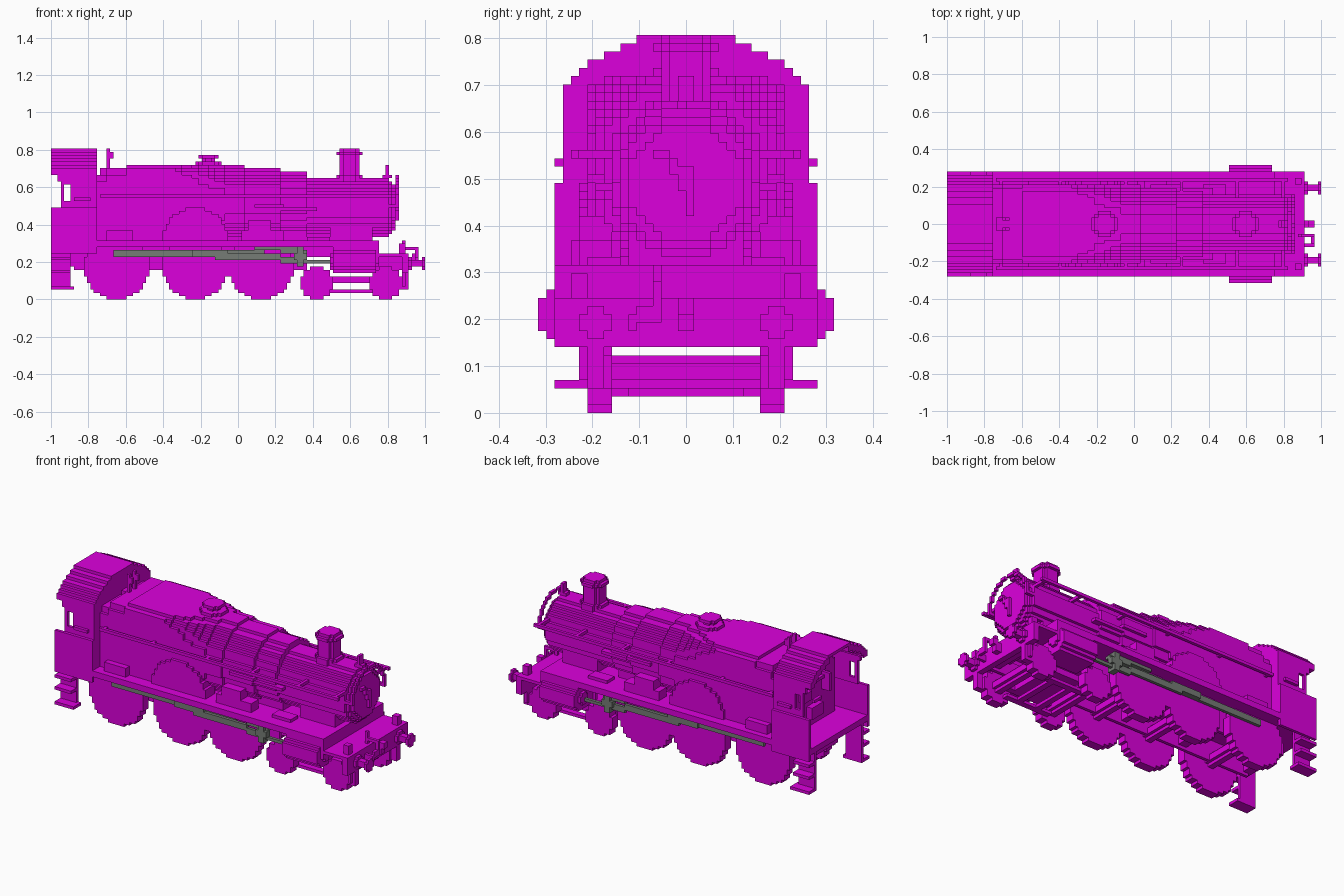
import bpy, bmesh, math

if "Cube" in bpy.data.objects:
    bpy.data.objects.remove(bpy.data.objects["Cube"])

V = 2 / 114  # block size: every part snaps to this grid


def material(name, rgb):
    m = bpy.data.materials.new(name)
    m.use_nodes = True
    m.diffuse_color = (*rgb, 1)
    m.node_tree.nodes["Principled BSDF"].inputs["Base Color"].default_value = (*rgb, 1)
    return m


MAGENTA = material("magenta", (0.72, 0.0, 0.72))
GREY = material("rod grey", (0.18, 0.20, 0.18))


def snap(v):
    return round(v / V) * V


def span(a, b):
    a, b = snap(a), snap(b)
    return a, max(b, a + V)


def finish(name, bm, mat):
    bmesh.ops.recalc_face_normals(bm, faces=bm.faces)
    me = bpy.data.meshes.new(name)
    bm.to_mesh(me)
    bm.free()
    me.materials.append(mat)
    ob = bpy.data.objects.new(name, me)
    bpy.context.collection.objects.link(ob)


def boxes(name, specs, mat=MAGENTA):
    """One object of snapped boxes, each (x0, x1, y0, y1, z0, z1)."""
    bm = bmesh.new()
    for b in specs:
        lim = [span(*sorted(b[i:i + 2])) for i in (0, 2, 4)]
        cube = bmesh.ops.create_cube(bm, size=1)["verts"]
        for v in cube:
            v.co = [l[0] if c < 0 else l[1] for c, l in zip(v.co, lim)]
    finish(name, bm, mat)


SIDES = (("back", 1), ("front", -1))


def both(name, specs, mat=MAGENTA):
    """The same boxes on the two long sides of the engine."""
    for label, s in SIDES:
        boxes(f"{label}_{name}", [(b[0], b[1], s * b[2], s * b[3], b[4], b[5]) for b in specs], mat)


def prism(name, axis, cu, rows, lo, hi):
    """Extrude a stepped outline of rows (v0, v1, half_width) along an axis."""
    right, left = [], []
    for v0, v1, w in rows:
        for v in (v0, v1):
            if not right or right[-1] != (cu + w, v):
                right.append((cu + w, v))
                left.append((cu - w, v))
    a, b = span(lo, hi)
    place = {"x": lambda u, v: (a, u, v), "y": lambda u, v: (u, a, v), "z": lambda u, v: (u, v, a)}[axis]
    bm = bmesh.new()
    face = bm.faces.new([bm.verts.new(place(*p)) for p in right + left[::-1]])
    ext = bmesh.ops.extrude_face_region(bm, geom=[face])["geom"]
    shift = [b - a if axis == k else 0 for k in "xyz"]
    bmesh.ops.translate(bm, verts=[g for g in ext if isinstance(g, bmesh.types.BMVert)], vec=shift)
    finish(name, bm, MAGENTA)


def disc(cv, r, n=2.0, bottom=-9.0):
    """Stepped circle rows; larger n gives squarer shoulders."""
    k, c = round(r / V), round(cv / V)
    rows = []
    for i in range(-k, k):
        if (c + i) * V < bottom - V / 2:
            continue
        t = abs(i + 0.5) / k
        w = max(1, round(k * (1 - t ** n) ** (1 / n))) * V
        rows.append(((c + i) * V, (c + i + 1) * V, w))
    return rows


def snapped(*rows):
    return [tuple(snap(v) for v in row) for row in rows]


# Firebox with square shoulders, blending into the boiler
prism("firebox_rear", "x", 0, snapped((.3, .63, .21), (.63, .665, .195)), -.82, -.70)
prism("firebox_step", "x", 0, snapped((.3, .67, .21), (.67, .70, .19)), -.70, -.60)
prism("firebox", "x", 0, snapped((.3, .67, .21), (.67, .70, .205), (.70, .72, .175)), -.60, -.34)
for i, n in enumerate((7, 5, 4, 3.3, 2.8, 2.4)):
    prism(f"firebox_shoulder_{i}", "x", 0, disc(.51, .21, n), -.34 + .045 * i, -.295 + .045 * i)

# Tapered boiler, smokebox and door
for i, (x0, x1, r, c) in enumerate(((-.08, .04, .21, .51), (.04, .23, .195, .51),
                                    (.23, .36, .175, .51), (.36, .80, .16, .50))):
    prism(f"boiler_ring_{i}", "x", 0, disc(c, r), x0, x1)
prism("smokebox_front_band", "x", 0, disc(.5, .16), .79, .81)
boxes("boiler_support", [(-.10, .36, -.10, .10, .30, .37)])
prism("smokebox_door", "x", 0, disc(.5, .14), .81, .825)
prism("smokebox_door_centre", "x", 0, disc(.5, .123), .825, .84)
boxes("door_handle", [(.84, .86, -.018, .018, .475, .53), (.84, .86, -.035, -.018, .51, .545),
                      (.84, .86, -.07, -.035, .545, .56), (.84, .86, 0, .018, .42, .475)])
boxes("smokebox_lamp_iron", [(.78, .82, -.02, .02, .65, .67), (.79, .81, -.018, .018, .67, .72)])
boxes("smokebox_saddle", [(.50, .72, -.12, .12, .28, .38)])

# Curved grab rail round the smokebox front
ANGLES = [math.pi * i / 24 for i in range(25)]
boxes("front_grab_rail", [(.84, .855, .155 * math.cos(a) - V / 2, .155 * math.cos(a) + V / 2,
                           .5 + .155 * math.sin(a) - V / 2, .5 + .155 * math.sin(a) + V / 2) for a in ANGLES]
      + [(.80, .85, s * .155 - .01, s * .155 + .01, .5, .515) for s in (-1, 1)])
both("boiler_handrail", [(-.74, .82, .23, .245, .545, .56)]
     + [(x, x + V, .14, .24, .545, .56) for x in (-.72, -.40, -.05, .25, .55, .79)])
both("boiler_pipe", [(.08, .42, .16, .20, .475, .50), (.08, .25, .18, .21, .49, .51)])

# Chimney, safety valve and whistles
for part, x, layers in (("chimney", .595, ((.64, .67, .07), (.66, .77, .0526), (.77, .79, .07), (.79, .805, .0526))),
                        ("safety_valve", -.155, ((.70, .735, .07), (.735, .754, .035), (.754, .772, .0526)))):
    for i, (z0, z1, r) in enumerate(layers):
        prism(f"{part}_{i}", "z", snap(x), disc(0, r), z0, z1)
boxes("whistles", [(-.73, -.66, -.03, .03, .67, .71)]
      + [(-.70, -.68, y, y + V, .70, .805) for y in (-.035, .018)]
      + [(-.70, -.665, y, y + V, .75, .79) for y in (-.035, .018)])

# Cab: arched front wall, roof shell, side sheets and grab rails
ARCH = ((.70, .263), (.72, .245), (.735, .228), (.755, .21), (.77, .175), (.79, .14), (.805, .105))
tops, widths = zip(*ARCH)
prism("cab_front_wall", "x", 0, snapped(*zip((.28,) + tops[:-1], tops, widths)), -.78, -.76)
roof = [(-1, -.76, -.105, .105, .785, .805)]
for (z, w), (z2, w2) in zip(ARCH, ARCH[1:]):
    roof += [(-1, -.76, s * w, s * (w2 - V), z - 2 * V, z) for s in (-1, 1)]
boxes("cab_roof", roof)
both("cab_side", [(-1, -.76, .263, .28, .245, .49), (-.90, -.76, .245, .263, .49, .70),
                  (-.93, -.90, .245, .263, .61, .70), (-.96, -.93, .245, .263, .64, .70),
                  (-1, -.96, .245, .263, .67, .70), (-.93, -.90, .245, .263, .49, .53),
                  (-.88, -.79, .263, .28, .53, .545)])
both("cab_grab_rail", [(-.94, -.925, .245, .263, .49, .64), (-.945, -.93, .245, .263, .52, .60)])
boxes("cab_floor", [(-1, -.76, -.28, .28, .28, .315)])
boxes("backhead_fittings", [(-.86, -.82, -.05, .05, .36, .43), (-.87, -.82, -.10, -.08, .50, .60),
                            (-.85, -.82, -.14, .14, .56, .58), (-.86, -.82, .06, .12, .50, .54),
                            (-.88, -.86, -.02, .06, .48, .50), (-.92, -.80, .18, .25, .32, .42)])
both("cab_steps", [(-1, -.89, .21, .23, .06, .28), (-1, -.88, .21, .28, .055, .07),
                   (-1, -.90, .21, .28, .14, .158), (-1, -.90, .21, .28, .21, .228)])

# Running plate, lower front deck, splashers and boxes on the plate
boxes("running_plate", [(-.78, .75, -.28, .28, .28, .315)])
boxes("front_deck", [(.73, .91, -.28, .28, .228, .245), (.73, .75, -.28, .28, .228, .30)])
for label, s in SIDES:
    prism(f"{label}_splasher", "y", snap(-.235), disc(.315, .175, 2, .30), *sorted((s * .14, s * .23)))
both("plate_boxes", [(-.70, -.56, .19, .25, .31, .37), (.05, .17, .16, .23, .31, .42),
                     (.02, .24, .15, .23, .31, .37), (.36, .50, .14, .21, .31, .33)])

# Frames, cross members and bogie
both("main_frame", [(-.88, .36, .125, .145, .15, .30), (.33, .52, .125, .145, .22, .30),
                    (.50, .88, .125, .145, .16, .245)])
boxes("cross_members", [(x, x + .05, -.14, .14, .18, .245) for x in (-.90, -.45, -.06, .30, .60, .80)])
both("bogie_frame", [(.42, .78, .125, .158, .088, .125), (.45, .75, .125, .158, .035, .053)])
boxes("bogie_stretchers", [(.50, .70, -.125, .125, .088, .125), (.41, .43, -.125, .125, .07, .10),
                           (.53, .57, -.158, .158, .035, .053), (.65, .69, -.158, .158, .035, .053)])

# Wheels and axles
WHEELS = ((-.65, .175), (-.235, .175), (.13, .175), (.42, .0877), (.785, .0877))
for i, (x, r) in enumerate(WHEELS):
    prism(f"axle_{i}", "y", snap(x), disc(r, .03), -.17, .17)
    for label, s in SIDES:
        prism(f"{label}_wheel_{i}", "y", snap(x), disc(r, r), *sorted((s * .158, s * .21)))

# Cylinders and their casings
for label, s in SIDES:
    prism(f"{label}_cylinder", "x", snap(s * .245), disc(.21, .07), .51, .73)
    prism(f"{label}_cylinder_cover", "x", snap(s * .245), disc(.21, .035), .49, .75)
both("cylinder_casing", [(.51, .73, .14, .28, .145, .30)])

# Grey rods and motion
both("coupling_rod", [(-.67, .14, .21, .228, .23, .265)], GREY)
both("connecting_rod", [(-.25, -.05, .228, .245, .23, .265), (-.12, .23, .228, .245, .21, .245)], GREY)
both("slide_bars", [(.09, .35, .21, .245, .263, .28), (.22, .36, .21, .245, .245, .263),
                    (.23, .33, .228, .245, .193, .228)], GREY)
both("crosshead", [(.32, .355, .21, .263, .175, .28), (.30, .37, .228, .263, .21, .245)], GREY)
both("piston_rod", [(.30, .49, .228, .245, .193, .21)], GREY)

# Buffer beam, buffers, guard irons, hook and hoses
boxes("buffer_beam", [(.87, .91, -.28, .28, .145, .245)])
both("guard_iron", [(.88, .91, .175, .21, .05, .17), (.87, .89, .21, .23, .07, .16)])
both("lamp_iron", [(.865, .89, .21, .245, .245, .298)])
for label, s in SIDES:
    prism(f"{label}_buffer_base", "x", snap(s * .19), disc(.19, .035), .91, .93)
    prism(f"{label}_buffer_shank", "x", snap(s * .19), disc(.19, .0176), .93, .98)
    prism(f"{label}_buffer_head", "x", snap(s * .19), disc(.19, .035), .982, 1)
boxes("coupling_hook", [(.91, .95, -.018, .018, .175, .228), (.93, .96, -.018, .018, .21, .245)])
boxes("brake_hose", [(.87, .96, -.07, -.052, .263, .28), (.945, .96, -.07, -.052, .20, .28),
                     (.945, .96, -.10, -.07, .193, .228), (.91, .96, -.12, -.10, .175, .21),
                     (.87, .89, -.07, -.052, .245, .32)])
